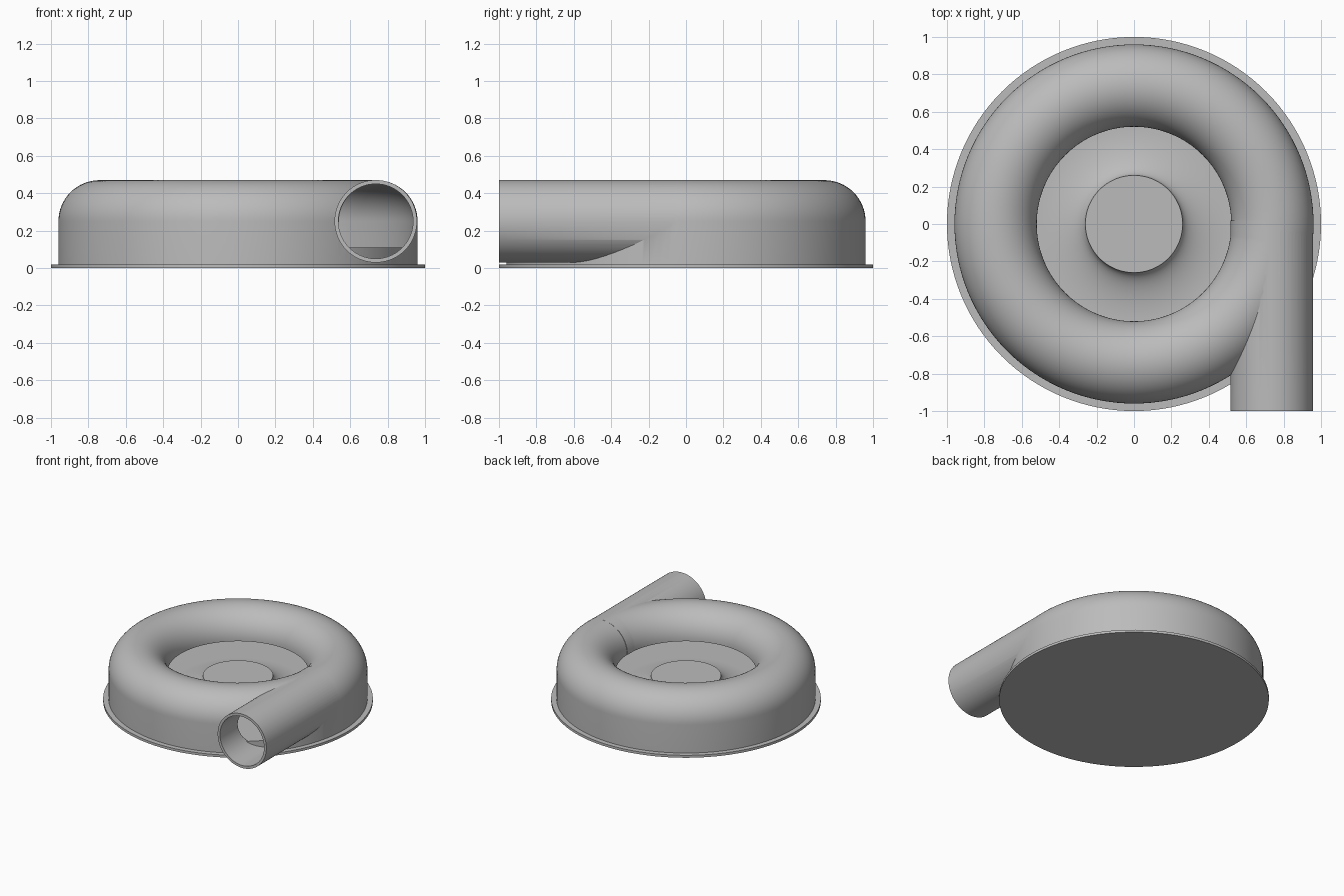
import bpy, bmesh, math
from mathutils import Matrix, Vector

if "Cube" in bpy.data.objects:
    bpy.data.objects.remove(bpy.data.objects["Cube"])

grey = bpy.data.materials.new("plain_grey")
grey.use_nodes = True
colour = (0.5, 0.5, 0.5, 1)
grey.diffuse_color = colour
grey.node_tree.nodes["Principled BSDF"].inputs["Base Color"].default_value = colour

RING = 0.74      # radius of the volute centre line
MID = 0.25       # height of the volute and outlet axis
WALL = 0.02
SEGMENTS = 128


def add_object(name, bm):
    bmesh.ops.recalc_face_normals(bm, faces=bm.faces)
    mesh = bpy.data.meshes.new(name)
    bm.to_mesh(mesh)
    bm.free()
    mesh.materials.append(grey)
    obj = bpy.data.objects.new(name, mesh)
    bpy.context.collection.objects.link(obj)
    return obj


def arc(cx, cz, rx, rz, start, end, steps):
    angles = [math.radians(start + (end - start) * i / steps) for i in range(steps + 1)]
    return [(cx + rx * math.cos(a), cz + rz * math.sin(a)) for a in angles]


def revolve(name, profile):
    """Closed solid from an (r, z) profile that starts and ends on the axis."""
    bm = bmesh.new()
    verts = [bm.verts.new((r, 0, z)) for r, z in profile]
    edges = [bm.edges.new(pair) for pair in zip(verts, verts[1:])]
    bmesh.ops.spin(bm, geom=verts + edges, cent=(0, 0, 0), axis=(0, 0, 1),
                   angle=math.tau, steps=SEGMENTS, use_duplicate=False)
    bmesh.ops.remove_doubles(bm, verts=bm.verts, dist=0.0001)
    return add_object(name, bm)


def tube(name, radius, y0, y1):
    bm = bmesh.new()
    place = Matrix.Translation(Vector((0.7365, (y0 + y1) / 2, MID))) @ Matrix.Rotation(math.pi / 2, 4, 'X')
    bmesh.ops.create_cone(bm, cap_ends=True, segments=96, radius1=radius,
                          radius2=radius, depth=y1 - y0, matrix=place)
    return add_object(name, bm)


def combine(target, tool, operation):
    mod = target.modifiers.new(operation, 'BOOLEAN')
    mod.operation = operation
    mod.solver = 'EXACT'
    mod.object = tool
    bpy.context.view_layer.objects.active = target
    bpy.ops.object.modifier_apply(modifier=mod.name)
    bpy.data.objects.remove(tool)


# Volute casing: straight outer wall under a half-round roof, with the outlet joined on
R = 0.22
casing = revolve("volute_casing",
                 [(0, 0.01), (RING + R, 0.01)] + arc(RING, MID, R, R, 0, 180, 32)
                 + [(RING - R, 0.24), (0, 0.24)])
combine(casing, tube("outlet_pipe", 0.2205, -1, 0.02), 'UNION')

# Hollow interior, open at the central inlet and through the outlet
r = R - WALL
cavity = revolve("cavity", [(0, -0.1), (RING + r, -0.1)]
                 + arc(RING, MID, r, r, 0, 180, 32) + [(RING - r, 0.245), (0, 0.245)])
combine(casing, cavity, 'DIFFERENCE')
combine(casing, tube("outlet_bore", 0.1995, -1.1, 0.02), 'DIFFERENCE')

# Flange, raised floor and flared hub
base = revolve("base_and_hub",
               [(0, 0), (1, 0), (1, 0.02), (0.95, 0.02), (0.95, 0.11)]
               + arc(0.52, 0.21, 0.26, 0.1, 270, 180, 16) + [(0, 0.21)])

for obj in (casing, base):
    bpy.ops.object.select_all(action='DESELECT')
    obj.select_set(True)
    bpy.context.view_layer.objects.active = obj
    bpy.ops.object.shade_smooth_by_angle(angle=math.radians(30))
